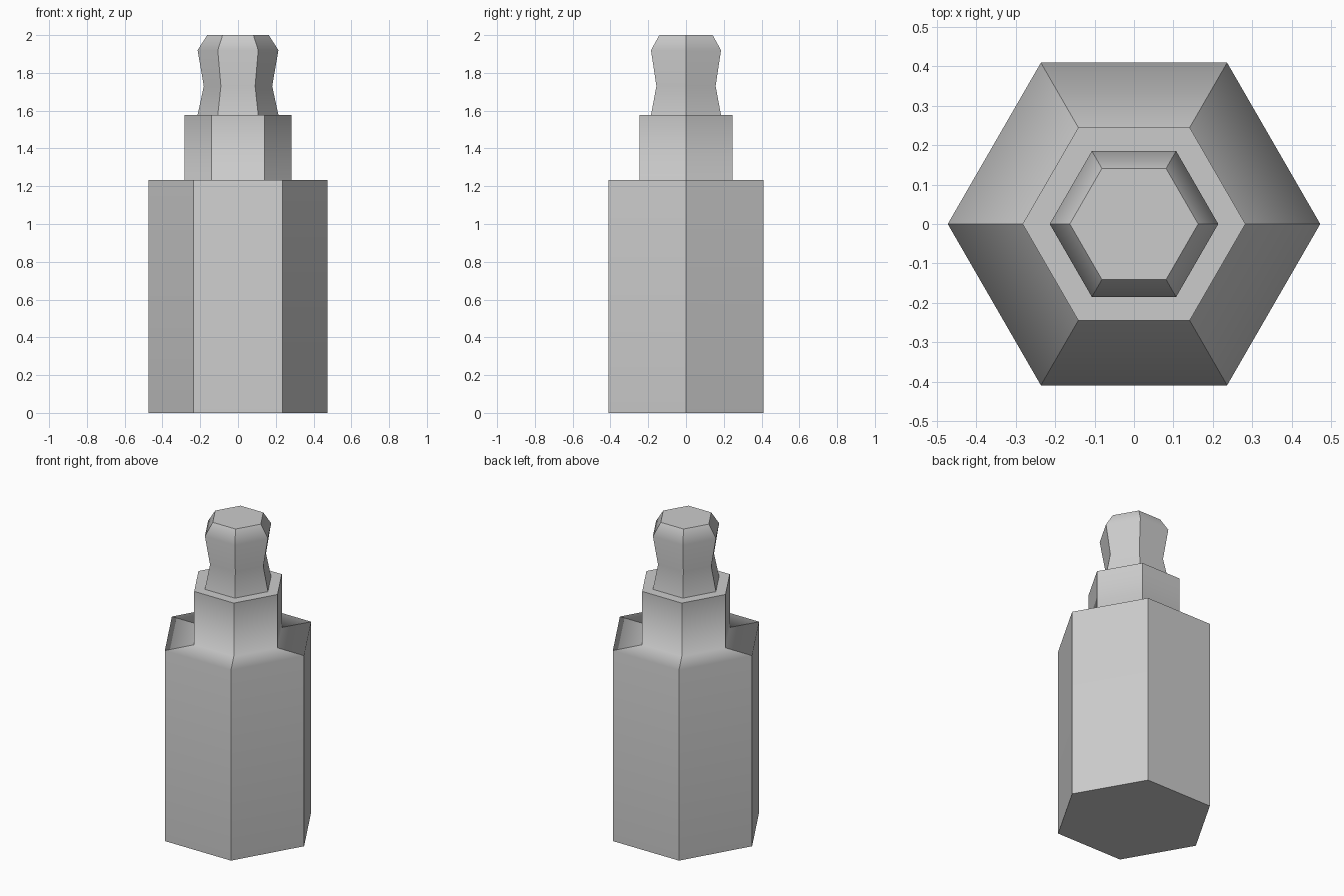
import bpy
import bmesh
from math import cos, sin, pi

if "Cube" in bpy.data.objects:
    bpy.data.objects.remove(bpy.data.objects["Cube"])

SIDES = 6

grey = bpy.data.materials.new("dark_grey")
grey.diffuse_color = (0.53, 0.53, 0.53, 1)
grey.use_nodes = True
grey.node_tree.nodes["Principled BSDF"].inputs["Base Color"].default_value = grey.diffuse_color


def hex_column(name, profile):
    """Stack hexagons from (radius, z) pairs; smooth up each side, crisp at the corners."""
    bm = bmesh.new()
    rings = [[bm.verts.new((r * cos(2 * pi * i / SIDES), r * sin(2 * pi * i / SIDES), z))
              for i in range(SIDES)] for r, z in profile]
    for low, high in zip(rings, rings[1:]):
        for i in range(SIDES):
            j = (i + 1) % SIDES
            bm.faces.new((low[i], low[j], high[j], high[i])).smooth = True
            bm.edges.get((low[i], high[i])).smooth = False
    # flat end faces with sharp rims
    for ring in (rings[0][::-1], rings[-1]):
        for edge in bm.faces.new(ring).edges:
            edge.smooth = False
    bm.normal_update()
    mesh = bpy.data.meshes.new(name)
    bm.to_mesh(mesh)
    bm.free()
    mesh.materials.append(grey)
    obj = bpy.data.objects.new(name, mesh)
    bpy.context.collection.objects.link(obj)
    # large faces dominate the smooth shading
    weighted = obj.modifiers.new("weighted_normals", 'WEIGHTED_NORMAL')
    weighted.keep_sharp = True
    return obj


# Bottle body with flat shoulder and neck
hex_column("bottle_body", [(0.473, 0), (0.473, 1.232), (0.283, 1.232), (0.283, 1.577)])

# Waisted stopper with bevelled top
hex_column("stopper", [(0.214, 1.577), (0.181, 1.73), (0.214, 1.92), (0.163, 2.0)])
